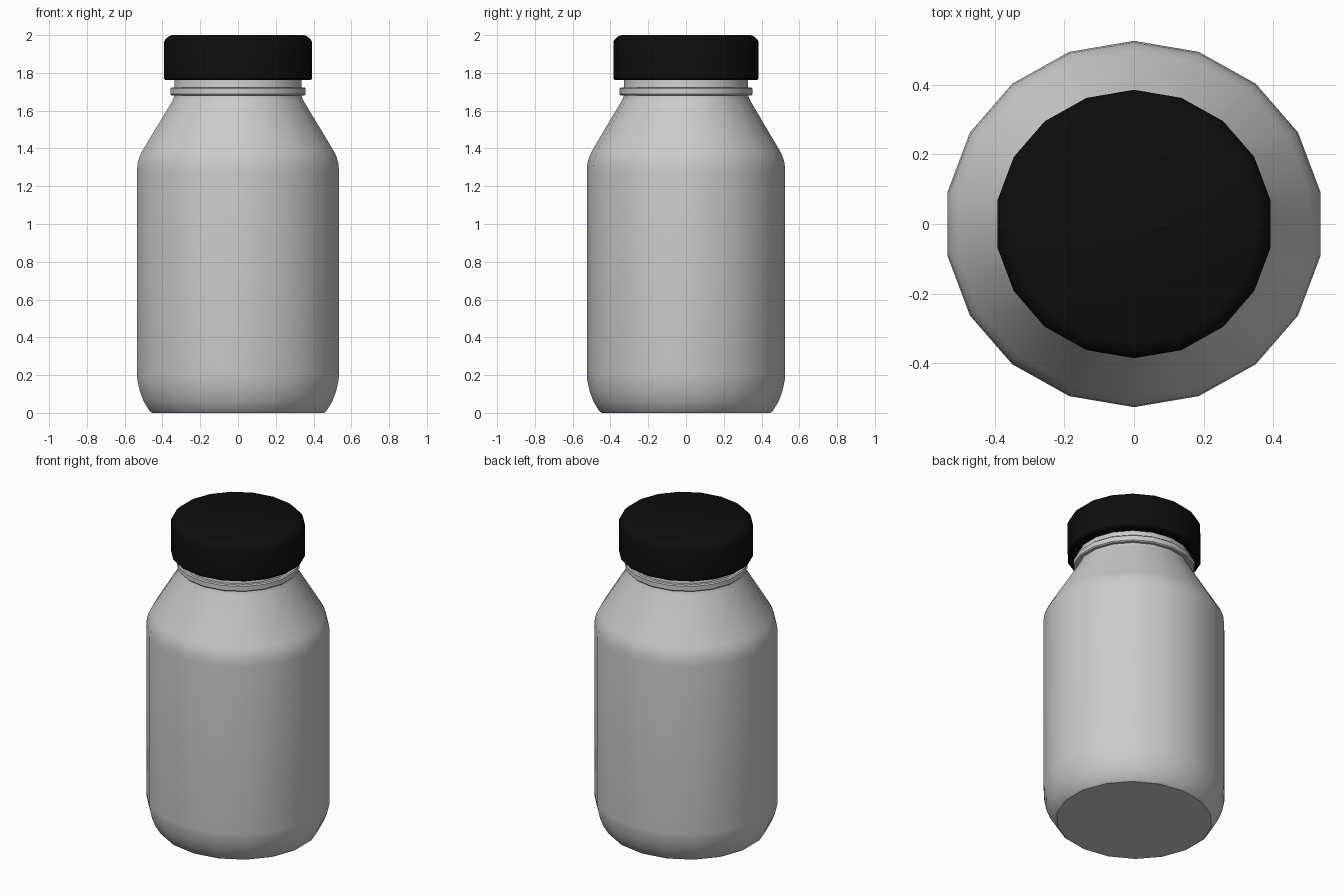
import bpy, bmesh, math

if "Cube" in bpy.data.objects:
    bpy.data.objects.remove(bpy.data.objects["Cube"])

SIDES = 18
Y_SQUASH = 0.967                                # slightly oval plan
FLAT = math.cos(math.pi / SIDES)                # side silhouette / corner radius


def lathe(name, profile, angle=35):
    """Spin (silhouette half-width, z) points into a closed 18-sided solid."""
    bm = bmesh.new()
    rings = []
    for w, z in profile:
        r = w / FLAT
        rings.append([bm.verts.new((r * math.cos(a), r * Y_SQUASH * math.sin(a), z))
                      for a in (math.radians(10) + i * math.tau / SIDES
                                for i in range(SIDES))])
    for lo, hi in zip(rings, rings[1:]):
        for i in range(SIDES):
            j = (i + 1) % SIDES
            bm.faces.new((lo[i], lo[j], hi[j], hi[i]))
    bm.faces.new(rings[0][::-1])
    bm.faces.new(rings[-1])
    bmesh.ops.recalc_face_normals(bm, faces=bm.faces[:])
    mesh = bpy.data.meshes.new(name)
    bm.to_mesh(mesh)
    bm.free()
    ob = bpy.data.objects.new(name, mesh)
    bpy.context.collection.objects.link(ob)
    bpy.ops.object.select_all(action='DESELECT')
    ob.select_set(True)
    bpy.context.view_layer.objects.active = ob
    bpy.ops.object.shade_smooth_by_angle(angle=math.radians(angle))
    return ob


# Bottle: rounded base, straight wall, sloped shoulder, neck
lathe("bottle_body", [
    (0.455, 0.0), (0.468, 0.01), (0.499, 0.06), (0.520, 0.115), (0.532, 0.17),
    (0.535, 0.20), (0.535, 1.28), (0.531, 1.325), (0.520, 1.36), (0.505, 1.39),
    (0.345, 1.655), (0.335, 1.68), (0.335, 1.80)])

# Collar ring below the cap
lathe("neck_ring", [
    (0.330, 1.681), (0.352, 1.681), (0.358, 1.687), (0.358, 1.717),
    (0.352, 1.723), (0.330, 1.723)])

# Screw cap with chamfered top
cap = lathe("cap", [
    (0.385, 1.762), (0.392, 1.770), (0.392, 1.962), (0.386, 1.976),
    (0.367, 1.993), (0.350, 2.0)])
mat = bpy.data.materials.new("black_plastic")
mat.diffuse_color = (0.004, 0.004, 0.004, 1)
mat.use_nodes = True
mat.node_tree.nodes["Principled BSDF"].inputs["Base Color"].default_value = mat.diffuse_color
cap.data.materials.append(mat)
